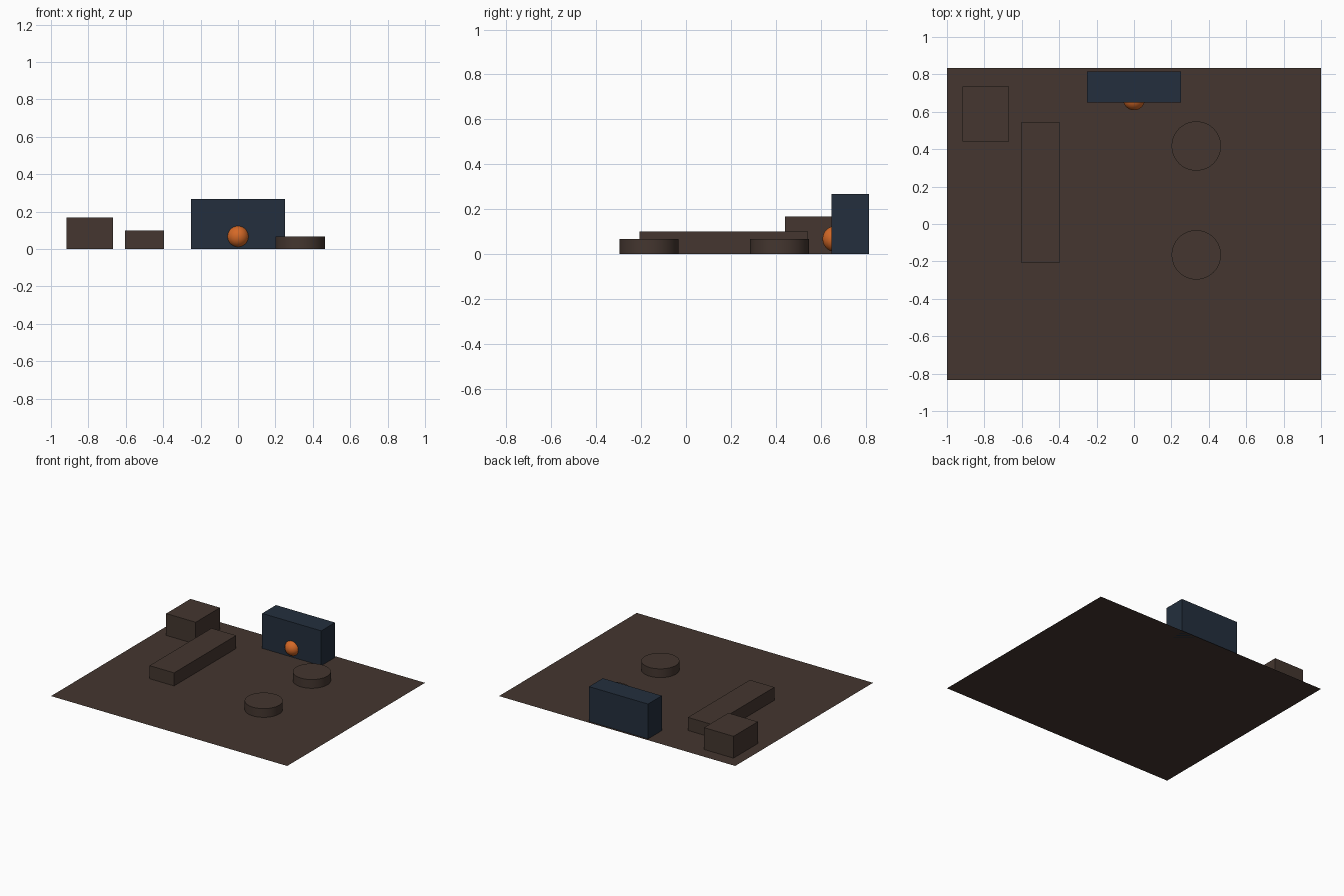
import bpy, math

if "Cube" in bpy.data.objects:
    bpy.data.objects.remove(bpy.data.objects["Cube"])


def material(name, rgb):
    m = bpy.data.materials.new(name)
    m.diffuse_color = (*rgb, 1)
    m.use_nodes = True
    m.node_tree.nodes["Principled BSDF"].inputs["Base Color"].default_value = m.diffuse_color
    return m


BROWN = material("dark_brown", (0.058, 0.037, 0.029))
NAVY = material("dark_navy", (0.017, 0.028, 0.047))
ORANGE = material("ember_orange", (0.66, 0.14, 0.02))


def finish(name, mat):
    ob = bpy.context.object
    ob.name = name
    ob.data.materials.append(mat)
    return ob


def box(name, x, y, size, mat):
    """Box standing on the floor."""
    bpy.ops.mesh.primitive_cube_add(size=1, location=(x, y, size[2] / 2))
    ob = finish(name, mat)
    ob.scale = size
    bpy.ops.object.transform_apply(location=False, rotation=False, scale=True)


# Floor sheet
bpy.ops.mesh.primitive_plane_add(size=2)
floor = finish("floor", BROWN)
floor.scale.y = 0.833
bpy.ops.object.transform_apply(location=False, rotation=False, scale=True)

# Furniture blocks and the hearth
box("corner_crate", -0.792, 0.588, (0.25, 0.293, 0.167), BROWN)
box("long_counter", -0.5, 0.168, (0.208, 0.75, 0.1), BROWN)
box("hearth", 0, 0.733, (0.5, 0.167, 0.267), NAVY)

# Two round tables
for i, y in enumerate((0.417, -0.165)):
    bpy.ops.mesh.primitive_cylinder_add(vertices=48, radius=0.132, depth=0.067,
                                        location=(0.333, y, 0.0335))
    finish(f"round_table_{i + 1}", BROWN)
    bpy.ops.object.shade_smooth_by_angle(angle=math.radians(30))

# Fire ball half sunk in the hearth front
bpy.ops.mesh.primitive_uv_sphere_add(segments=32, ring_count=16, radius=0.0585,
                                     location=(0, 0.667, 0.067))
finish("fire", ORANGE)
bpy.ops.object.shade_smooth()
